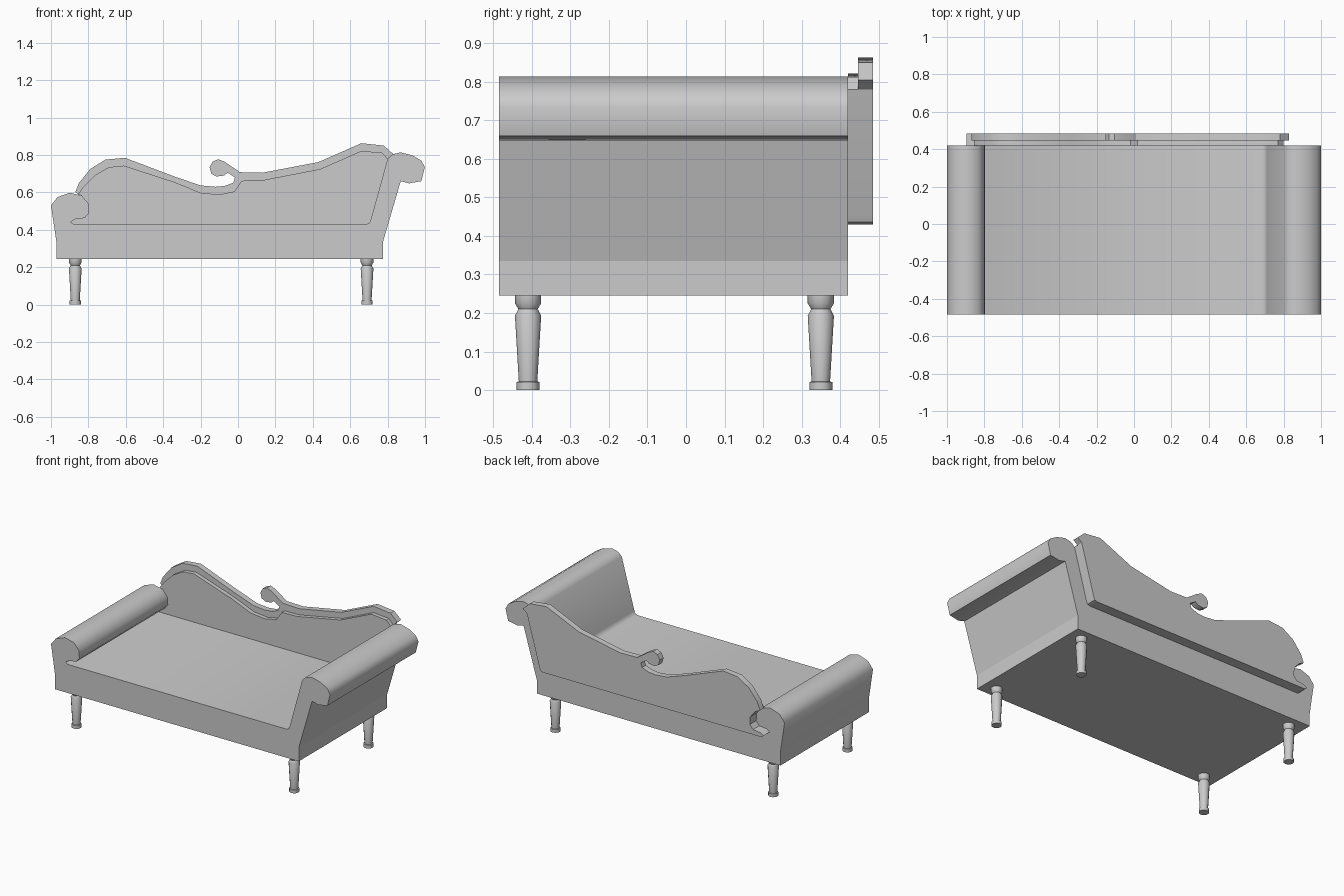
import bpy, bmesh, math

cube = bpy.data.objects.get("Cube")
if cube:
    bpy.data.objects.remove(cube)

grey = bpy.data.materials.new("plain_grey")
grey.use_nodes = True
COLOUR = (0.6, 0.6, 0.6, 1)
grey.diffuse_color = COLOUR
grey.node_tree.nodes["Principled BSDF"].inputs["Base Color"].default_value = COLOUR


def finish(name, bm, angle):
    bmesh.ops.recalc_face_normals(bm, faces=bm.faces)
    mesh = bpy.data.meshes.new(name)
    bm.to_mesh(mesh)
    bm.free()
    mesh.materials.append(grey)
    ob = bpy.data.objects.new(name, mesh)
    bpy.context.collection.objects.link(ob)
    bpy.ops.object.select_all(action='DESELECT')
    ob.select_set(True)
    bpy.context.view_layer.objects.active = ob
    bpy.ops.object.shade_smooth_by_angle(angle=math.radians(angle))
    return ob


def prism(name, outline, y0, y1, angle):
    """Extrude an x-z outline along y."""
    bm = bmesh.new()
    face = bm.faces.new([bm.verts.new((x, y0, z)) for x, z in outline])
    out = bmesh.ops.extrude_face_region(bm, geom=[face], use_keep_orig=True)
    moved = [g for g in out["geom"] if isinstance(g, bmesh.types.BMVert)]
    bmesh.ops.translate(bm, verts=moved, vec=(0, y1 - y0, 0))
    return finish(name, bm, angle)


def lathe(name, profile, cx, cy, sides=12):
    """Stack rings of (radius, height) into a turned post."""
    bm = bmesh.new()
    rings = []
    for r, z in profile:
        rings.append([bm.verts.new((cx + r * math.cos(math.tau * i / sides),
                                    cy + r * math.sin(math.tau * i / sides), z))
                      for i in range(sides)])
    for a, b in zip(rings, rings[1:]):
        for i in range(sides):
            j = (i + 1) % sides
            bm.faces.new((a[i], a[j], b[j], b[i]))
    bm.faces.new(rings[0])
    bm.faces.new(rings[-1])
    return finish(name, bm, 35)


# Inner line shared by the seat, the arms and the back panel, right to left
inner = [(0.80, 0.78), (0.71, 0.455), (0.702, 0.436), (0.685, 0.43),
         (-0.88, 0.43), (-0.895, 0.442), (-0.87, 0.457), (-0.82, 0.463),
         (-0.797, 0.49), (-0.80, 0.54), (-0.835, 0.583)]

# Body: base, seat and two rolled arms in one section
left_roll = [(0.87, 0.66), (0.915, 0.648), (0.98, 0.66), (0.999, 0.735),
             (0.98, 0.77), (0.935, 0.797), (0.87, 0.814), (0.825, 0.803)]
right_roll = [(-0.90, 0.598), (-0.965, 0.575), (-1.0, 0.53)]
body = prism("body", [(-0.97, 0.245), (0.775, 0.245), (0.775, 0.335)] + left_roll
             + inner + right_roll + [(-0.97, 0.33)], -0.485, 0.42, 50)
for edge in body.data.edges:  # keep the base kink crisp
    if all(body.data.vertices[v].co.z < 0.4 for v in edge.vertices):
        edge.use_edge_sharp = True

# Back panel, set inside the trim
panel_top = [(-0.855, 0.59), (-0.83, 0.625), (-0.76, 0.695), (-0.69, 0.735),
             (-0.61, 0.743), (-0.34, 0.655), (-0.2, 0.598), (-0.1, 0.588),
             (-0.02, 0.605), (0.02, 0.662), (0.13, 0.665), (0.44, 0.725),
             (0.66, 0.822), (0.77, 0.812)]
prism("back_panel", inner + panel_top, 0.42, 0.446, 30)

# Back board with the waved crest and scroll
crest = [(-0.87, 0.60), (-0.85, 0.65), (-0.79, 0.725), (-0.71, 0.775),
         (-0.605, 0.785), (-0.34, 0.685), (-0.2, 0.637), (-0.12, 0.63),
         (-0.07, 0.635), (-0.025, 0.652), (-0.016, 0.68)]
scroll = [(-0.055, 0.705), (-0.075, 0.69), (-0.115, 0.685), (-0.143, 0.70),
          (-0.152, 0.735), (-0.135, 0.765), (-0.105, 0.777), (-0.07, 0.763)]
crest_end = [(0.01, 0.708), (0.13, 0.705), (0.43, 0.762), (0.66, 0.863),
             (0.78, 0.85), (0.83, 0.805)]
prism("back_crest", inner + crest + scroll + crest_end, 0.446, 0.485, 30)

# Turned legs
leg = [(0.03, 0), (0.03, 0.021), (0.024, 0.022), (0.034, 0.193),
       (0.025, 0.21), (0.034, 0.225), (0.034, 0.246)]
for side, x in (("right", -0.87), ("left", 0.69)):
    for end, y in (("front", -0.41), ("back", 0.35)):
        lathe(f"{end}_{side}_leg", leg, x, y)
